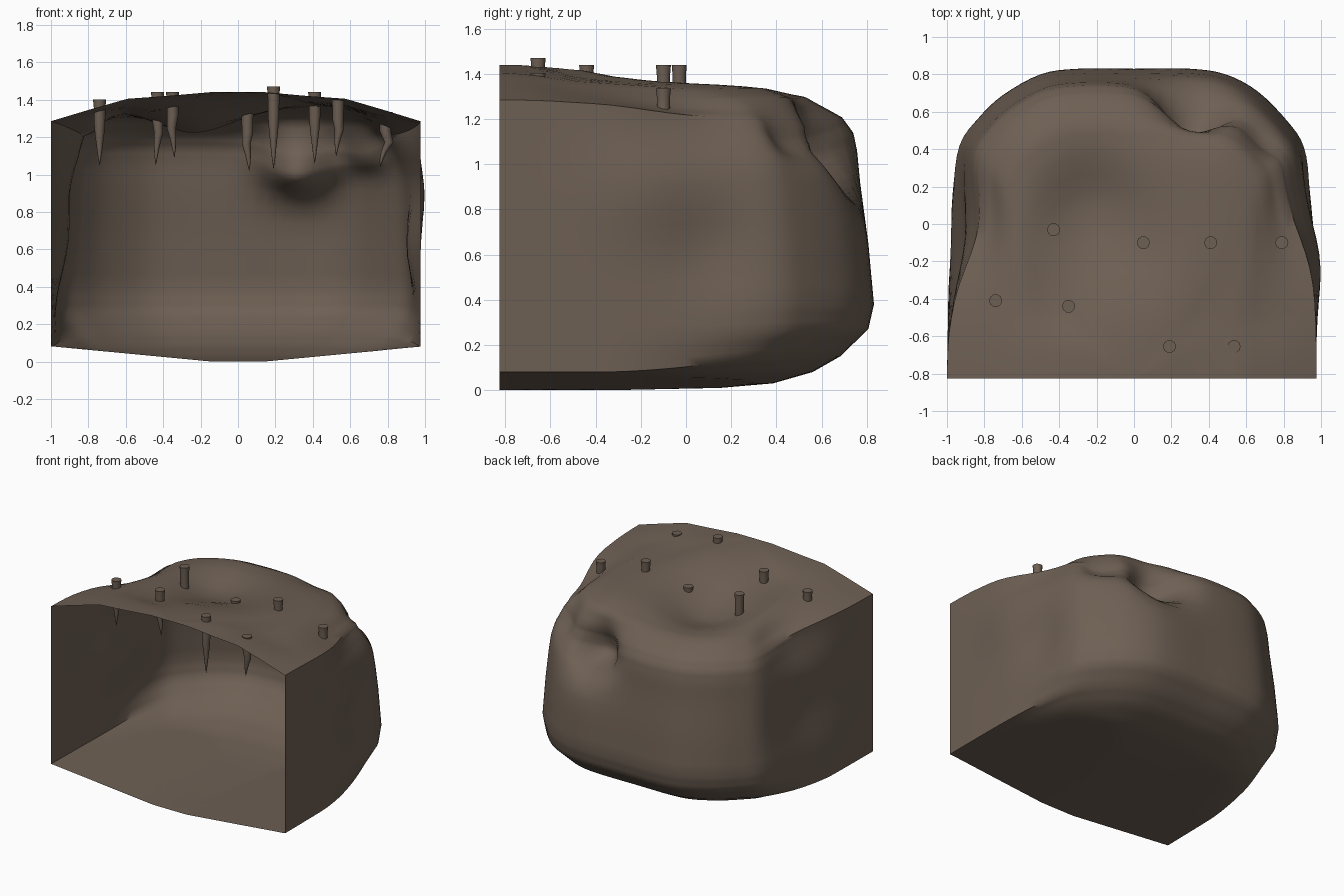
import bpy, bmesh, math
from mathutils import Vector

if "Cube" in bpy.data.objects:
    bpy.data.objects.remove(bpy.data.objects["Cube"])

rock = bpy.data.materials.new("brown_rock")
rock.diffuse_color = (0.155, 0.116, 0.088, 1)
rock.use_nodes = True
rock.node_tree.nodes["Principled BSDF"].inputs["Base Color"].default_value = rock.diffuse_color
spike = bpy.data.materials.new("stalactite_rock")
spike.diffuse_color = (0.155, 0.116, 0.088, 1)
spike.use_nodes = True
spike.node_tree.nodes["Principled BSDF"].inputs["Base Color"].default_value = spike.diffuse_color


def spline(pts, n):
    """Catmull-Rom curve through the points, n steps per span."""
    p = [Vector(q) for q in pts]
    p = [2 * p[0] - p[1]] + p + [2 * p[-1] - p[-2]]
    out = []
    for i in range(1, len(p) - 2):
        a, b, c, d = p[i - 1:i + 3]
        for j in range(n):
            t = j / n
            out.append(0.5 * (2 * b + (c - a) * t + (2 * a - 5 * b + 4 * c - d) * t * t
                              + (3 * b - a - 3 * c + d) * t ** 3))
    return out + [p[-2]]


# U-shaped plan of the cave wall, open towards the front
plan = spline([(-1, -.825), (-.995, -.5), (-.99, -.15), (-.985, .17), (-.94, .42), (-.83, .57),
               (-.7, .69), (-.5, .8), (-.3, .83), (0, .83), (.3, .83), (.49, .8), (.66, .71),
               (.82, .55), (.91, .41), (.95, .18), (.97, -.15), (.975, -.5), (.975, -.825)], 4)

# Matching vertical profiles (reach from front centre, height): mouth and back
mouth = [(0, 0), (.15, 0), (.43, .025), (.7, .052), (.9, .071), (1, .08), (1, .22), (1, .38),
         (1, .65), (1, .9), (1, 1.08), (1, 1.2), (1, 1.285), (.8, 1.345), (.59, 1.405),
         (.38, 1.42), (.15, 1.44), (0, 1.44)]
back = [(0, 0), (.3, 0), (.59, .01), (.73, .03), (.836, .08), (.91, .15), (.985, .27), (1, .38),
        (.985, .65), (.963, .92), (.955, 1.06), (.945, 1.14), (.915, 1.21), (.82, 1.305),
        (.72, 1.34), (.55, 1.365), (.25, 1.425), (0, 1.44)]


def refine(prof, n=3):
    out = []
    for a, b in zip(prof, prof[1:]):
        out += [Vector(a).lerp(Vector(b), j / n) for j in range(n)]
    return out + [Vector(prof[-1])]


mouth, back = refine(mouth), refine(back)

# Dents and bulges: centre, radii, push
dents = [((-.24, .05, 1.37), (.27, .33, .4), (0, 0, -.14)),
         ((.08, -.15, 1.37), (.22, .25, .4), (0, 0, -.04)),
         ((-.4, -.42, 1.4), (.3, .25, .3), (0, 0, -.04)),
         ((.62, -.5, 1.38), (.25, .3, .3), (0, 0, -.035)),
         ((.85, -.05, 1.3), (.22, .35, .25), (-.02, 0, -.05)),
         ((-.95, 0, 1.25), (.26, .36, .3), (.13, 0, -.05)),
         ((-.98, -.05, .68), (.25, .4, .3), (.08, 0, 0)),
         ((.93, .2, 1.25), (.2, .36, .2), (-.08, 0, 0)),
         ((.97, -.2, .9), (.25, .25, .22), (.03, 0, 0)),
         ((.95, .1, .62), (.2, .2, .22), (-.05, 0, 0)),
         ((.34, .72, 1.1), (.2, .3, .17), (-.03, -.3, -.1)),
         ((.74, .62, 1.18), (.18, .25, .14), (-.03, -.12, -.08))]


def deform(p):
    q = p.copy()
    fade = min(1, max(0, (p.y + .825) / .3))      # keep the mouth outline crisp
    for c, r, d in dents:
        e = sum(((p[i] - c[i]) / r[i]) ** 2 for i in range(3))
        q += Vector(d) * math.exp(-e) * fade
    q.z = max(q.z, .095 * max(0, abs(q.x) - .14))  # floor rises towards both sides
    return q


# Cave shell
bm = bmesh.new()
rows = []
for P in plan:
    t = min(1, max(0, (P.y + .4) / 1.1))
    b = t * t * (3 - 2 * t)
    row = []
    for f, g in zip(mouth, back):
        k, z = f.lerp(g, b)
        row.append(bm.verts.new(deform(Vector((P.x * k, -.825 + (P.y + .825) * k, z)))))
    rows.append(row)
for r0, r1 in zip(rows, rows[1:]):
    for j in range(len(r0) - 1):
        bm.faces.new((r0[j], r1[j], r1[j + 1], r0[j + 1]))
bmesh.ops.remove_doubles(bm, verts=bm.verts, dist=.0005)
bmesh.ops.dissolve_degenerate(bm, edges=bm.edges, dist=.0005)
bmesh.ops.recalc_face_normals(bm, faces=bm.faces)


def finish(bm, name, mat, angle):
    me = bpy.data.meshes.new(name)
    bm.to_mesh(me)
    bm.free()
    me.materials.append(mat)
    ob = bpy.data.objects.new(name, me)
    bpy.context.collection.objects.link(ob)
    bpy.ops.object.select_all(action='DESELECT')
    ob.select_set(True)
    bpy.context.view_layer.objects.active = ob
    bpy.ops.object.shade_smooth_by_angle(angle=math.radians(angle))


finish(bm, "cave_shell", rock, 60)

# Stalactites: x, y, top height, tip height, sideways bend of the tip
spikes = [(-.43, -.03, 1.44, 1.05, -.01), (.05, -.1, 1.34, 1.02, .01), (.41, -.1, 1.44, 1.06, 0),
          (.79, -.1, 1.335, 1.04, -.03), (-.74, -.41, 1.40, 1.05, 0), (-.35, -.44, 1.44, 1.09, .01),
          (.19, -.655, 1.47, 1.03, 0), (.535, -.655, 1.405, 1.1, -.01)]
# depth fraction, radius, bend fraction
shape = [(0, .035, 0), (.12, .031, 0), (.35, .03, .1), (.55, .024, -.6), (.72, .016, .3),
         (.87, .009, .8), (1, .001, 1)]
for n, (x, y, top, tip, bend) in enumerate(spikes):
    bm = bmesh.new()
    rings = [[bm.verts.new((x + bend * s + r * math.cos(a * math.pi / 5),
                            y + r * math.sin(a * math.pi / 5), top + (tip - top) * d))
              for a in range(10)] for d, r, s in shape]
    bm.faces.new(rings[0])
    bm.faces.new(rings[-1])
    for r0, r1 in zip(rings, rings[1:]):
        for i in range(10):
            bm.faces.new((r0[i], r1[i], r1[(i + 1) % 10], r0[(i + 1) % 10]))
    bmesh.ops.recalc_face_normals(bm, faces=bm.faces)
    finish(bm, f"stalactite_{n + 1}", spike, 45)
